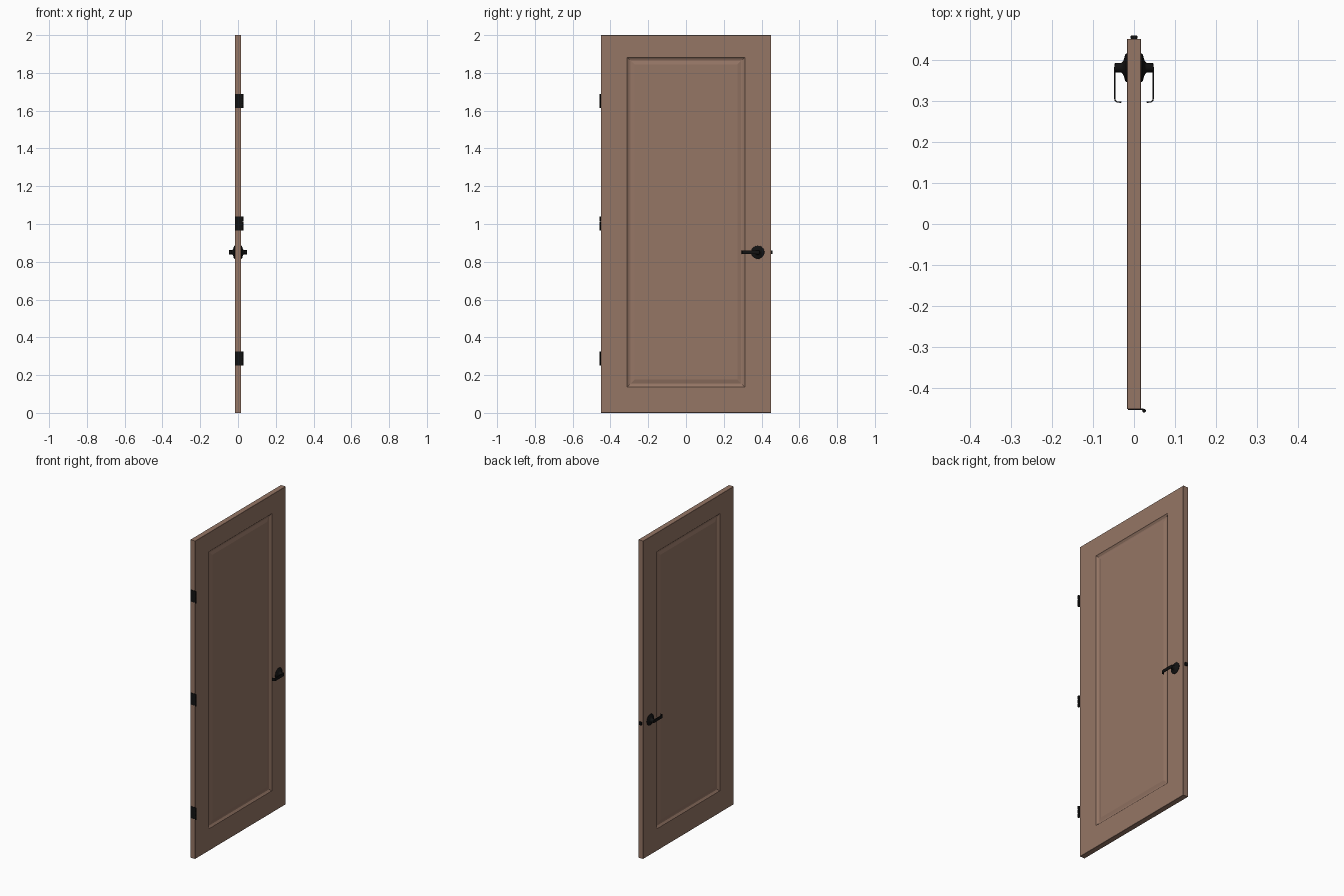
import bpy, bmesh, math
from mathutils import Matrix, Vector

if "Cube" in bpy.data.objects:
    bpy.data.objects.remove(bpy.data.objects["Cube"])


def material(name, rgb):
    m = bpy.data.materials.new(name)
    m.diffuse_color = (*rgb, 1)
    m.use_nodes = True
    m.node_tree.nodes["Principled BSDF"].inputs["Base Color"].default_value = m.diffuse_color
    return m


WOOD = material("brown wood", (0.30, 0.18, 0.13))
BLACK = material("black metal", (0.006, 0.006, 0.006))


def finish(name, bm, mat, smooth=True):
    bmesh.ops.recalc_face_normals(bm, faces=bm.faces)
    me = bpy.data.meshes.new(name)
    bm.to_mesh(me)
    bm.free()
    ob = bpy.data.objects.new(name, me)
    bpy.context.collection.objects.link(ob)
    me.materials.append(mat)
    if smooth:
        bpy.ops.object.select_all(action='DESELECT')
        ob.select_set(True)
        bpy.context.view_layer.objects.active = ob
        bpy.ops.object.shade_smooth_by_angle(angle=math.radians(35))
    return ob


def box(name, x0, x1, y0, y1, z0, z1, bevel=0.0):
    bm = bmesh.new()
    size = Vector((x1 - x0, y1 - y0, z1 - z0))
    mid = Vector((x0 + x1, y0 + y1, z0 + z1)) / 2
    bmesh.ops.create_cube(bm, size=1, matrix=Matrix.Translation(mid) @ Matrix.Diagonal((*size, 1)))
    if bevel:
        bmesh.ops.bevel(bm, geom=bm.edges[:], offset=bevel, segments=2, affect='EDGES', profile=0.5)
    return finish(name, bm, BLACK)


def lathe(name, profile, matrix, n=32):
    """Revolve (radius, height) points round local z, capping both ends."""
    bm = bmesh.new()
    rings = [[bm.verts.new(matrix @ Vector((r * math.cos(2 * math.pi * i / n),
                                            r * math.sin(2 * math.pi * i / n), h)))
              for i in range(n)] for r, h in profile]
    for a, b in zip(rings, rings[1:]):
        for i in range(n):
            bm.faces.new((a[i], a[(i + 1) % n], b[(i + 1) % n], b[i]))
    bm.faces.new(rings[0])
    bm.faces.new(rings[-1])
    return finish(name, bm, BLACK)


# Door leaf: nested rectangles step from the frame down to the groove and up to the raised field
# each entry: half width, bottom z, top z, surface x
T = 0.017
RINGS = [(0.449, 0.001, 1.999, T), (0.312, 0.138, 1.882, T), (0.308, 0.141, 1.879, 0.014),
         (0.298, 0.150, 1.870, 0.008), (0.292, 0.156, 1.864, 0.007),
         (0.272, 0.176, 1.844, 0.012)]
bm = bmesh.new()


def rect(w, z0, z1, x):
    return [bm.verts.new((x, y, z)) for y, z in ((-w, z0), (w, z0), (w, z1), (-w, z1))]


def bridge(a, b):
    for i in range(4):
        bm.faces.new((a[i], a[(i + 1) % 4], b[(i + 1) % 4], b[i]))


edges = {}
for s in (-1, 1):
    edge = rect(0.45, 0, 2, s * (T - 0.001))
    edges[s] = prev = edge
    for w, z0, z1, x in RINGS:
        ring = rect(w, z0, z1, s * x)
        bridge(prev, ring)
        prev = ring
    bm.faces.new(prev)
bridge(edges[-1], edges[1])
finish("door_leaf", bm, WOOD, smooth=False)

# Handles on both faces
HY, HZ = 0.38, 0.85
for s, side in ((1, "right"), (-1, "left")):
    out = Matrix.Translation((0, HY, HZ)) @ Matrix.Rotation(s * math.pi / 2, 4, 'Y')
    # Rosette flowing into the neck
    lathe(f"handle_rosette_{side}",
          [(0.035, 0.016), (0.035, 0.019), (0.031, 0.022), (0.022, 0.024),
           (0.015, 0.027), (0.012, 0.031), (0.0115, 0.046), (0.010, 0.048)], out)
    # Lever: thin curved strap with its tip turned back to the door
    path = [(0.046, 0.390), (0.047, 0.375), (0.047, 0.306), (0.0455, 0.300),
            (0.041, 0.297), (0.031, 0.296)]
    bm = bmesh.new()
    sections = []
    for i, (x, y) in enumerate(path):
        a, b = path[max(i - 1, 0)], path[min(i + 1, len(path) - 1)]
        d = Vector((b[0] - a[0], b[1] - a[1])).normalized()
        nx, ny = -d.y * 0.0015, d.x * 0.0015
        h = 0.010 if i < 3 else 0.009
        sections.append([bm.verts.new((s * (x + k * nx), y + k * ny, HZ + z))
                         for k, z in ((-1, -h), (1, -h), (1, h), (-1, h))])
    for a, b in zip(sections, sections[1:]):
        bridge(a, b)
    bm.faces.new(sections[0])
    bm.faces.new(sections[-1])
    finish(f"handle_lever_{side}", bm, BLACK)

# Latch on the closing edge
box("latch_bolt", -0.008, 0.008, 0.449, 0.459, 0.84, 0.86, 0.002)

# Hinges: leaf plate on the edge and a three-part knuckle
for i, z in enumerate((0.288, 1.002, 1.65), 1):
    box(f"hinge_leaf_{i}", -0.015, 0.023, -0.4525, -0.449, z - 0.037, z + 0.037)
    for k in (-1, 0, 1):
        lathe(f"hinge_knuckle_{i}_{k + 2}",
              [(0.0035, -0.012), (0.0045, -0.010), (0.0045, 0.010), (0.0035, 0.012)],
              Matrix.Translation((0.0245, -0.4545, z + k * 0.025)), 16)
